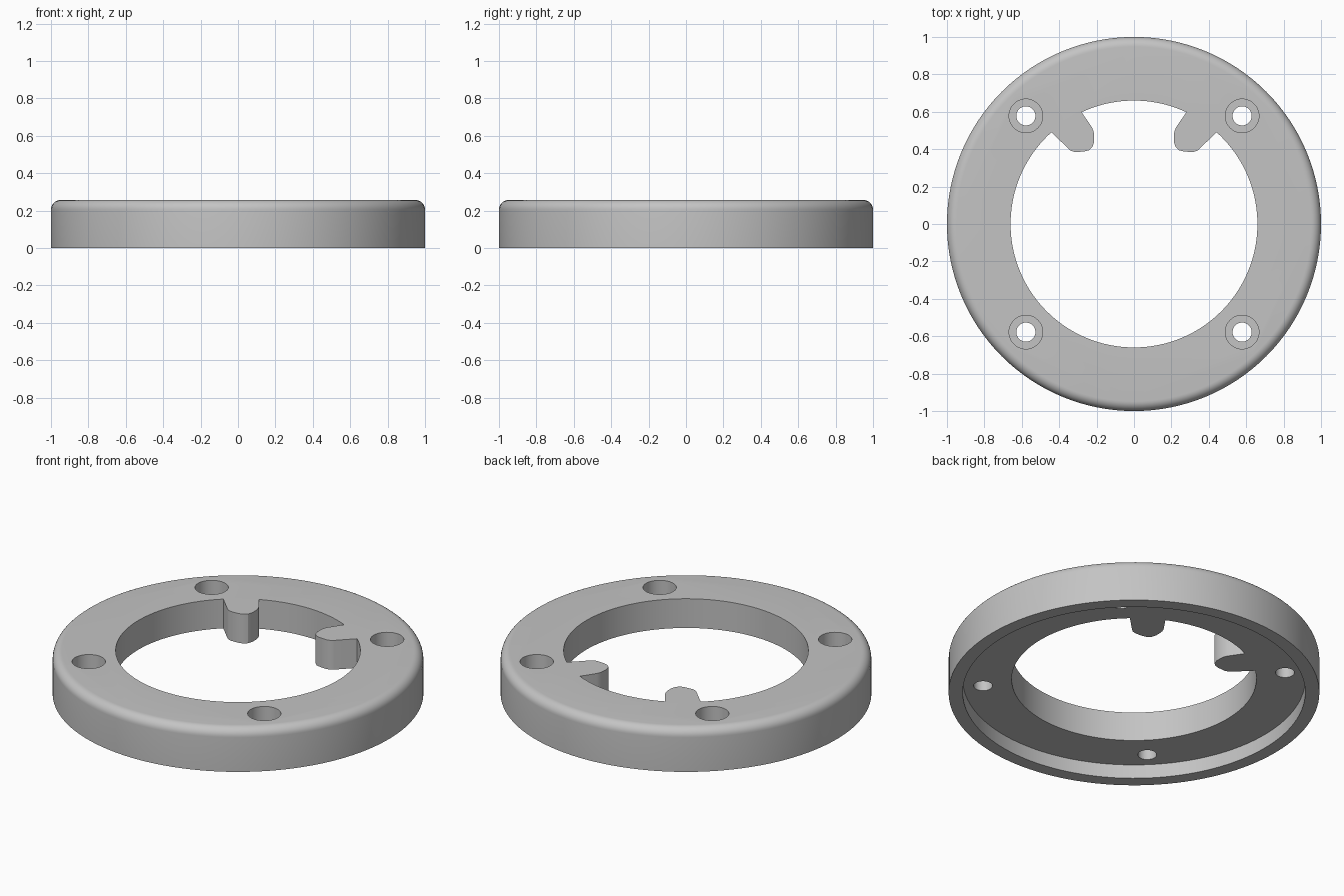
import bpy
import bmesh
from math import sin, cos, pi, radians

HEIGHT, RECESS, BORE = 0.257, 0.083, 0.66

old = bpy.data.objects.get("Cube")
if old:
    bpy.data.objects.remove(old, do_unlink=True)

grey = bpy.data.materials.new("light grey")
grey.use_nodes = True
colour = (0.55, 0.55, 0.55, 1)
grey.diffuse_color = colour
grey.node_tree.nodes["Principled BSDF"].inputs["Base Color"].default_value = colour


def make_object(name, bm):
    bmesh.ops.recalc_face_normals(bm, faces=bm.faces)
    mesh = bpy.data.meshes.new(name)
    bm.to_mesh(mesh)
    bm.free()
    mesh.materials.append(grey)
    ob = bpy.data.objects.new(name, mesh)
    bpy.context.collection.objects.link(ob)
    return ob


def lathe(name, profile, steps, centre=(0, 0)):
    """Revolve a radius/height profile and cap both ends."""
    bm = bmesh.new()
    rings = []
    for r, z in profile:
        rings.append([bm.verts.new((centre[0] + r * cos(2 * pi * i / steps),
                                    centre[1] + r * sin(2 * pi * i / steps), z))
                      for i in range(steps)])
    for a, b in zip(rings, rings[1:]):
        for i in range(steps):
            j = (i + 1) % steps
            bm.faces.new((a[i], a[j], b[j], b[i]))
    bm.faces.new(rings[0])
    bm.faces.new(rings[-1])
    return make_object(name, bm)


def prism(name, outline, z0, z1):
    bm = bmesh.new()
    face = bm.faces.new([bm.verts.new((x, y, z0)) for x, y in outline])
    top = bmesh.ops.extrude_face_region(bm, geom=[face])["geom"]
    bmesh.ops.translate(bm, vec=(0, 0, z1 - z0),
                        verts=[v for v in top if isinstance(v, bmesh.types.BMVert)])
    return make_object(name, bm)


def arc(start, end, steps):
    angles = [radians(start + (end - start) * i / steps) for i in range(steps + 1)]
    return [(BORE * cos(a), BORE * sin(a)) for a in angles]


# Disc with a rounded top edge and a shallow recess underneath
fillet = 0.052
rounded = [(1 - fillet + fillet * cos(a * pi / 16), HEIGHT - fillet + fillet * sin(a * pi / 16))
           for a in range(9)]
ring = lathe("mounting_ring", [(0.924, RECESS), (0.924, 0), (1, 0)] + rounded, 128)

# Central opening, shaped around two inward tabs
tab = [(0.225, 0.517), (0.216, 0.495), (0.213, 0.47), (0.213, 0.44), (0.222, 0.412),
       (0.242, 0.394), (0.27, 0.387), (0.315, 0.385), (0.337, 0.391), (0.353, 0.404)]
half = arc(90, 64.9, 9) + tab + arc(48.1, -90, 48)
outline = half + [(-x, y) for x, y in reversed(half[1:-1])]
cutters = [prism("opening_cutter", outline, -0.1, 0.5)]

# Four counterbored screw holes
for x in (-0.578, 0.578):
    for y in (-0.578, 0.578):
        step = HEIGHT - 0.09
        cutters.append(lathe("screw_hole_cutter",
                             [(0.051, -0.1), (0.051, step), (0.09, step), (0.09, 0.5)],
                             40, (x, y)))

bpy.context.view_layer.objects.active = ring
ring.select_set(True)
for cutter in cutters:
    mod = ring.modifiers.new("cut", 'BOOLEAN')
    mod.operation = 'DIFFERENCE'
    mod.solver = 'EXACT'
    mod.object = cutter
    bpy.ops.object.modifier_apply(modifier=mod.name)
for cutter in cutters:
    bpy.data.objects.remove(cutter, do_unlink=True)

bpy.ops.object.shade_smooth_by_angle(angle=radians(30))
